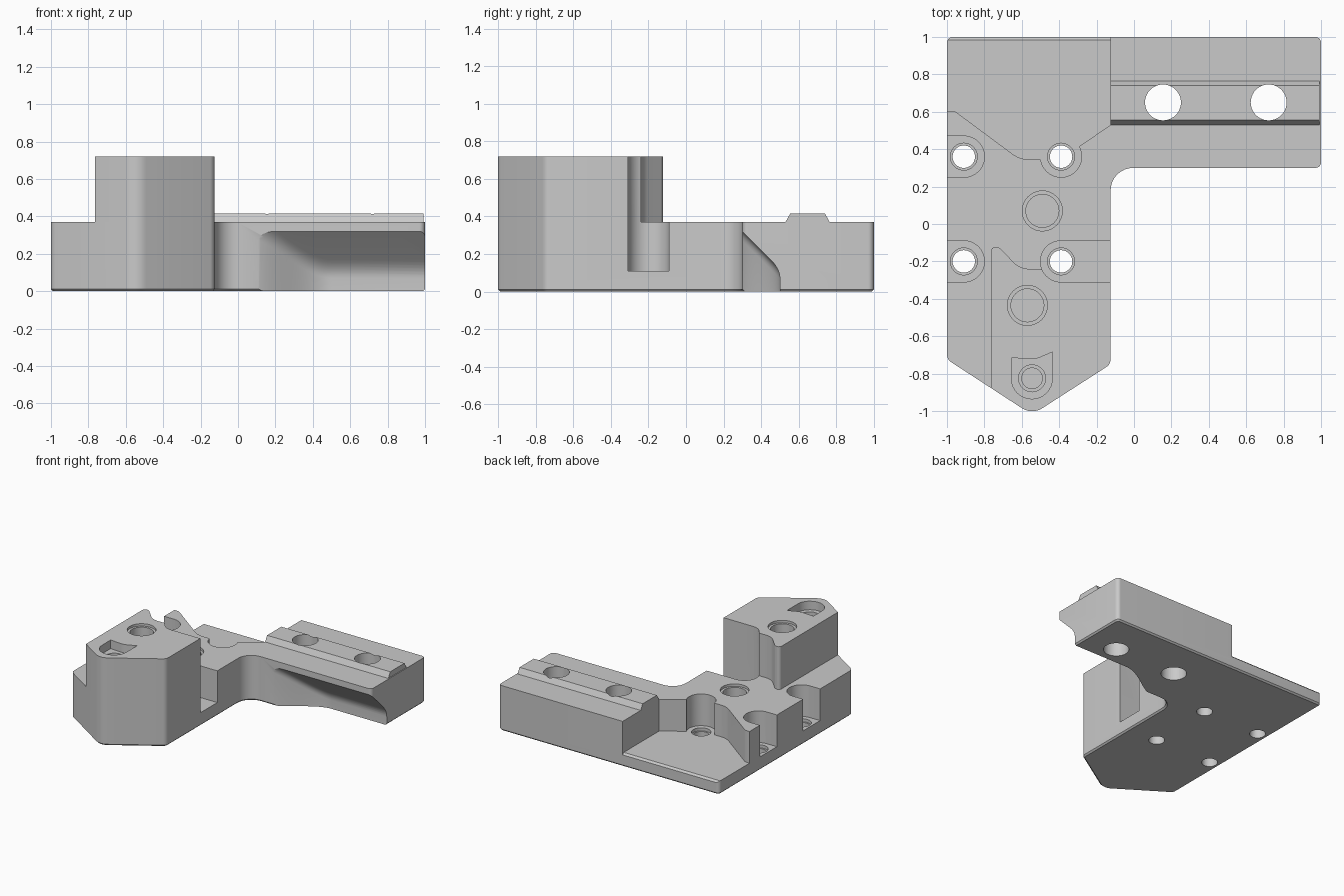
import bpy, bmesh, math
from mathutils import Vector

if "Cube" in bpy.data.objects:
    bpy.data.objects.remove(bpy.data.objects["Cube"], do_unlink=True)

grey = bpy.data.materials.new("plain_grey")
grey.use_nodes = True
COLOUR = (0.59, 0.59, 0.59, 1)
grey.diffuse_color = COLOUR
grey.node_tree.nodes["Principled BSDF"].inputs["Base Color"].default_value = COLOUR


def rounded(corners, steps=8):
    """Outline from (x, y, radius) corners, each rounded with an arc."""
    out = []
    for i, (x, y, r) in enumerate(corners):
        p = Vector((x, y))
        if not r:
            out.append((x, y))
            continue
        a = (Vector(corners[i - 1][:2]) - p).normalized()
        b = (Vector(corners[(i + 1) % len(corners)][:2]) - p).normalized()
        half = math.acos(max(-1, min(1, a.dot(b)))) / 2
        centre = p + (a + b).normalized() * (r / math.sin(half))
        u = p + a * (r / math.tan(half)) - centre
        v = p + b * (r / math.tan(half)) - centre
        start = math.atan2(u.y, u.x)
        sweep = math.atan2(u.x * v.y - u.y * v.x, u.dot(v))
        for k in range(steps + 1):
            t = start + sweep * k / steps
            out.append((centre.x + r * math.cos(t), centre.y + r * math.sin(t)))
    return out


def inset(outline, d):
    """Move an anticlockwise outline inwards by d."""
    out = []
    for i, (x, y) in enumerate(outline):
        (ax, ay), (bx, by) = outline[i - 1], outline[(i + 1) % len(outline)]
        size = math.hypot(bx - ax, by - ay)
        out.append((x - d * (by - ay) / size, y + d * (bx - ax) / size))
    return out


def circle(x, y, r, n=40):
    return [(x + r * math.cos(math.tau * k / n), y + r * math.sin(math.tau * k / n))
            for k in range(n)]


def loft(name, rings):
    """Closed solid through a list of matching rings of points."""
    bm = bmesh.new()
    rows = [[bm.verts.new(p) for p in ring] for ring in rings]
    for lower, upper in zip(rows, rows[1:]):
        for i in range(len(lower)):
            bm.faces.new((lower[i - 1], lower[i], upper[i], upper[i - 1]))
    bm.faces.new(rows[0])
    bm.faces.new(rows[-1])
    bmesh.ops.triangulate(bm, faces=bm.faces)
    bmesh.ops.recalc_face_normals(bm, faces=bm.faces)
    mesh = bpy.data.meshes.new(name)
    bm.to_mesh(mesh)
    bm.free()
    mesh.materials.append(grey)
    ob = bpy.data.objects.new(name, mesh)
    bpy.context.collection.objects.link(ob)
    return ob


def prism(name, outline, lo, hi, along_x=False):
    place = (lambda p, h: (h, *p)) if along_x else (lambda p, h: (*p, h))
    return loft(name, [[place(p, h) for p in outline] for h in (lo, hi)])


def volume(mesh):
    bm = bmesh.new()
    bm.from_mesh(mesh)
    result = bm.calc_volume()
    bm.free()
    return result


def cut(tool, *parts):
    """Subtract the tool, trying the next solver if one fails on a part."""
    for part in parts:
        whole = part.data.copy()
        for solver in ('EXACT', 'MANIFOLD', 'FLOAT'):
            mod = part.modifiers.new("cut", 'BOOLEAN')
            mod.object, mod.operation, mod.solver = tool, 'DIFFERENCE', solver
            bpy.context.view_layer.objects.active = part
            bpy.ops.object.modifier_apply(modifier=mod.name)
            if 0.6 < volume(part.data) / volume(whole) < 1.0001:
                break
            part.data = whole.copy()
    bpy.data.objects.remove(tool, do_unlink=True)


FLOOR, DECK, TOP, OVER, WALL = 0.11, 0.37, 0.72, 1.0, -0.125

# L-shaped base with a chamfered lower edge
outline = rounded([
    (-1, -0.724, 0.05), (-0.545, -1.02, 0.1), (WALL, -0.75, 0.05), (WALL, 0.3, 0.12),
    (1, 0.3, 0.03), (1, 1, 0.03), (-1, 1, 0.03)])
levels = [(inset(outline, 0.012), 0), (outline, 0.012), (outline, DECK)]
base = loft("base", [[(x, y, z) for x, y in ring] for ring, z in levels])

# Tower on the front half
tower = prism("tower", rounded([
    (-0.765, -0.877, 0), (-0.545, -1.02, 0.1), (WALL, -0.75, 0.05), (WALL, -0.24, 0),
    (-0.61, -0.24, 0.12), (-0.715, -0.13, 0.025), (-0.765, -0.11, 0.025)]), DECK, TOP)

# Raised rail along the side arm
rail = prism("rail", [(0.53, DECK), (0.555, 0.415), (0.74, 0.415), (0.765, DECK)],
             WALL, 0.993, along_x=True)

# Low rear corner pocket with a small edge chamfer
cut(prism("pocket_cutter", rounded([
    (-1.2, 0.605, 0), (-0.96, 0.605, 0.05), (-0.61, 0.345, 0.15), (-0.39, 0.345, 0),
    (-0.3, 0.41, 0), (WALL, 0.53, 0), (WALL, 1.2, 0), (-1.2, 1.2, 0)]), FLOOR, OVER), base)
cut(prism("lip_cutter", [(1.02, FLOOR - 0.035), (1.02, FLOOR + 0.02), (0.965, FLOOR + 0.02)],
          -1.2, WALL, along_x=True), base)

# Screw seats: slots with stepped through holes
R = 0.11
for x, y, end, parts in [(-0.91, 0.36, -1.2, [base]), (-0.91, -0.2, -1.2, [base]),
                         (-0.39, 0.36, None, [base]), (-0.39, -0.2, 0.1, [base, tower])]:
    if end is None:
        shape = circle(x, y, R)
    else:
        back = x + math.copysign(R, x - end)
        shape = rounded([(end, y - R, 0), (back, y - R, R - 0.001),
                         (back, y + R, R - 0.001), (end, y + R, 0)], 14)
    cut(prism("seat_cutter", shape, FLOOR, OVER), *parts)
    cut(prism("step_cutter", circle(x, y, 0.072), 0.085, 0.2), base)
    cut(prism("hole_cutter", circle(x, y, 0.06), -0.1, 0.15), base)

# Through holes in the rail
for x in (0.155, 0.72):
    cut(prism("rail_hole_cutter", circle(x, 0.65, 0.096), -0.1, OVER), base, rail)

# Blind dowel holes with a stepped rim
for x, y, top, part in [(-0.49, 0.07, DECK, base), (-0.57, -0.435, TOP, tower)]:
    cut(prism("rim_cutter", circle(x, y, 0.107), top - 0.02, OVER), part)
    cut(prism("dowel_cutter", circle(x, y, 0.088), top - 0.2, OVER), part)

# Shield-shaped recess and its screw hole on the tower
cut(prism("shield_cutter", rounded([
    (-0.655, -0.715, 0), (-0.655, -0.935, 0.108), (-0.437, -0.935, 0.108),
    (-0.437, -0.685, 0), (-0.53, -0.725, 0.12)]), TOP - 0.07, OVER), tower)
cut(prism("shield_rim_cutter", circle(-0.545, -0.825, 0.072), TOP - 0.1, OVER), tower)
cut(prism("shield_hole_cutter", circle(-0.545, -0.825, 0.055), TOP - 0.25, OVER), tower)

# Sloping undercut that fades out towards the inner corner
rings = []
START, RUN, F = 0.02, 0.48, 0.05
for k in range(26):
    t = min(k / 24, 1)
    w = -0.02 + 0.22 * t * t * (3 - 2 * t)
    x = START + RUN * t if k < 25 else 1.1
    y, z = 0.3 + w, 0.32 - w
    ring = [(x, 0.1, -0.1), (x, y, -0.1)]
    for j in range(7):
        s = j / 6
        ring.append((x, y - F * s * s, z - F * (1 - s) ** 2 + F * s * s))
    ring.append((x, 0.1, 0.52))
    rings.append(ring)
cut(loft("undercut_cutter", rings), base)

# Smooth curved walls, sharp edges
bpy.ops.object.select_all(action='DESELECT')
for part in (base, tower, rail):
    part.select_set(True)
bpy.context.view_layer.objects.active = base
bpy.ops.object.shade_smooth_by_angle(angle=math.radians(25))
